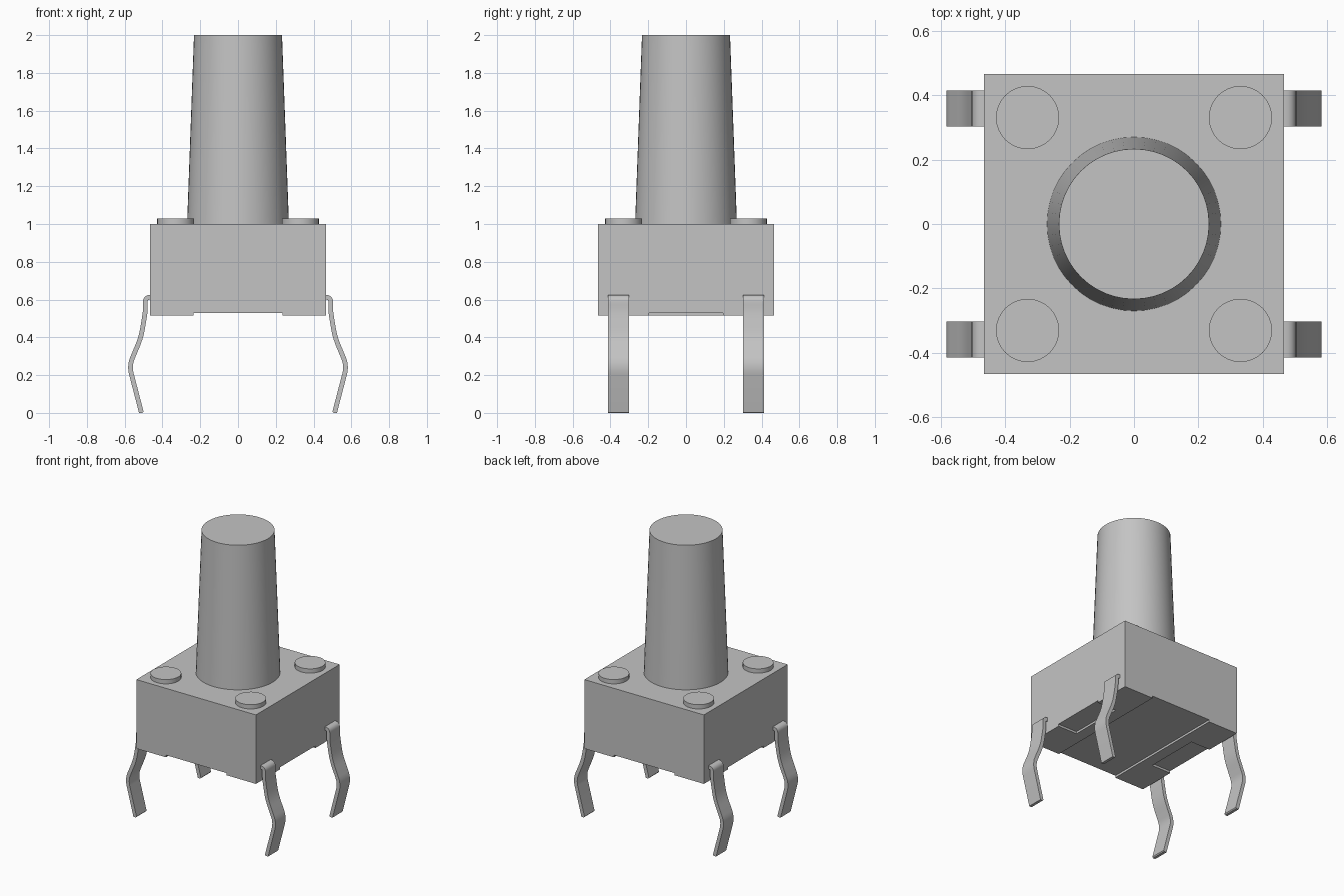
import bpy, bmesh
from mathutils import Vector

if "Cube" in bpy.data.objects:
    bpy.data.objects.remove(bpy.data.objects["Cube"], do_unlink=True)

grey = bpy.data.materials.new("plain_grey")
grey.use_nodes = True
color = (0.55, 0.55, 0.55, 1)
grey.diffuse_color = color
grey.node_tree.nodes["Principled BSDF"].inputs["Base Color"].default_value = color

BODY = 0.465            # half width of the housing
BOTTOM, TOP = 0.515, 1.0
RECESS = 0.53           # ceiling of the shallow underside recesses


def finish(obj, name, smooth=False):
    obj.name = name
    obj.data.materials.append(grey)
    if smooth:
        bpy.ops.object.select_all(action='DESELECT')
        obj.select_set(True)
        bpy.context.view_layer.objects.active = obj
        bpy.ops.object.shade_smooth_by_angle(angle=0.6)
    return obj


def box(name, lo, hi):
    lo, hi = Vector(lo), Vector(hi)
    bpy.ops.mesh.primitive_cube_add(size=1, location=(lo + hi) / 2)
    obj = bpy.context.object
    obj.scale = hi - lo
    bpy.ops.object.transform_apply(location=True, scale=True)
    return finish(obj, name)


def cone(name, x, y, z0, z1, r0, r1, sides):
    bpy.ops.mesh.primitive_cone_add(vertices=sides, radius1=r0, radius2=r1,
                                    depth=z1 - z0, location=(x, y, (z0 + z1) / 2))
    return finish(bpy.context.object, name, True)


# Housing with a channel along y and a pocket on each side edge
body = box("housing", (-BODY, -BODY, BOTTOM), (BODY, BODY, TOP))
cutters = [box("channel_cutter", (-0.235, -0.6, 0.4), (0.235, 0.6, RECESS))]
for s in (-1, 1):
    a, b = sorted((s * 0.315, s * 0.6))
    cutters.append(box("pocket_cutter", (a, -0.195, 0.4), (b, 0.195, RECESS)))
for cutter in cutters:
    mod = body.modifiers.new("recess", 'BOOLEAN')
    mod.operation = 'DIFFERENCE'
    mod.solver = 'EXACT'
    mod.object = cutter
    bpy.context.view_layer.objects.active = body
    bpy.ops.object.modifier_apply(modifier=mod.name)
    bpy.data.objects.remove(cutter, do_unlink=True)

# Tapered plunger and corner rivets
cone("plunger", 0, 0, TOP - 0.01, 2.0, 0.27, 0.233, 48)
for x in (-0.33, 0.33):
    for y in (-0.33, 0.33):
        cone("rivet", x, y, TOP - 0.01, 1.03, 0.098, 0.098, 32)


def rounded_path(corners, steps=5):
    """Polyline through (x, z, fillet) corners with curved bends."""
    pts = [Vector(c[:2]) for c in corners]
    out = [pts[0]]
    for i in range(1, len(pts) - 1):
        p, r = pts[i], corners[i][2]
        a = p + (pts[i - 1] - p).normalized() * r
        b = p + (pts[i + 1] - p).normalized() * r
        for k in range(steps + 1):
            t = k / steps
            out.append(a * (1 - t) ** 2 + p * 2 * t * (1 - t) + b * t * t)
    return out + [pts[-1]]


def leg(name, sx, sy):
    path = rounded_path([(0.45, 0.612, 0), (0.491, 0.612, 0.024), (0.49, 0.54, 0.03),
                         (0.513, 0.40, 0.05), (0.576, 0.25, 0.045), (0.512, 0.004, 0)])
    half = 0.0125
    left, right = [], []
    for i, p in enumerate(path):
        d = (path[min(i + 1, len(path) - 1)] - path[max(i - 1, 0)]).normalized()
        n = Vector((-d.y, d.x)) * half
        left.append(p + n)
        right.append(p - n)
    # Rounded tip
    end = (path[-1] - path[-2]).normalized()
    tip = [left[-1].lerp(right[-1], t) + end * 0.006 for t in (0.3, 0.7)]
    outline = left + tip + right[::-1]
    bm = bmesh.new()
    face = bm.faces.new([bm.verts.new((sx * p.x, sy * 0.302, max(p.y, 0))) for p in outline])
    new = bmesh.ops.extrude_face_region(bm, geom=[face])["geom"]
    bmesh.ops.translate(bm, vec=(0, sy * 0.112, 0),
                        verts=[v for v in new if isinstance(v, bmesh.types.BMVert)])
    bmesh.ops.recalc_face_normals(bm, faces=bm.faces)
    mesh = bpy.data.meshes.new(name)
    bm.to_mesh(mesh)
    bm.free()
    obj = bpy.data.objects.new(name, mesh)
    bpy.context.collection.objects.link(obj)
    finish(obj, name, True)


# Four bent pins
for sx, side in ((-1, "right"), (1, "left")):
    for sy, end in ((-1, "front"), (1, "back")):
        leg(f"{end}_{side}_leg", sx, sy)
